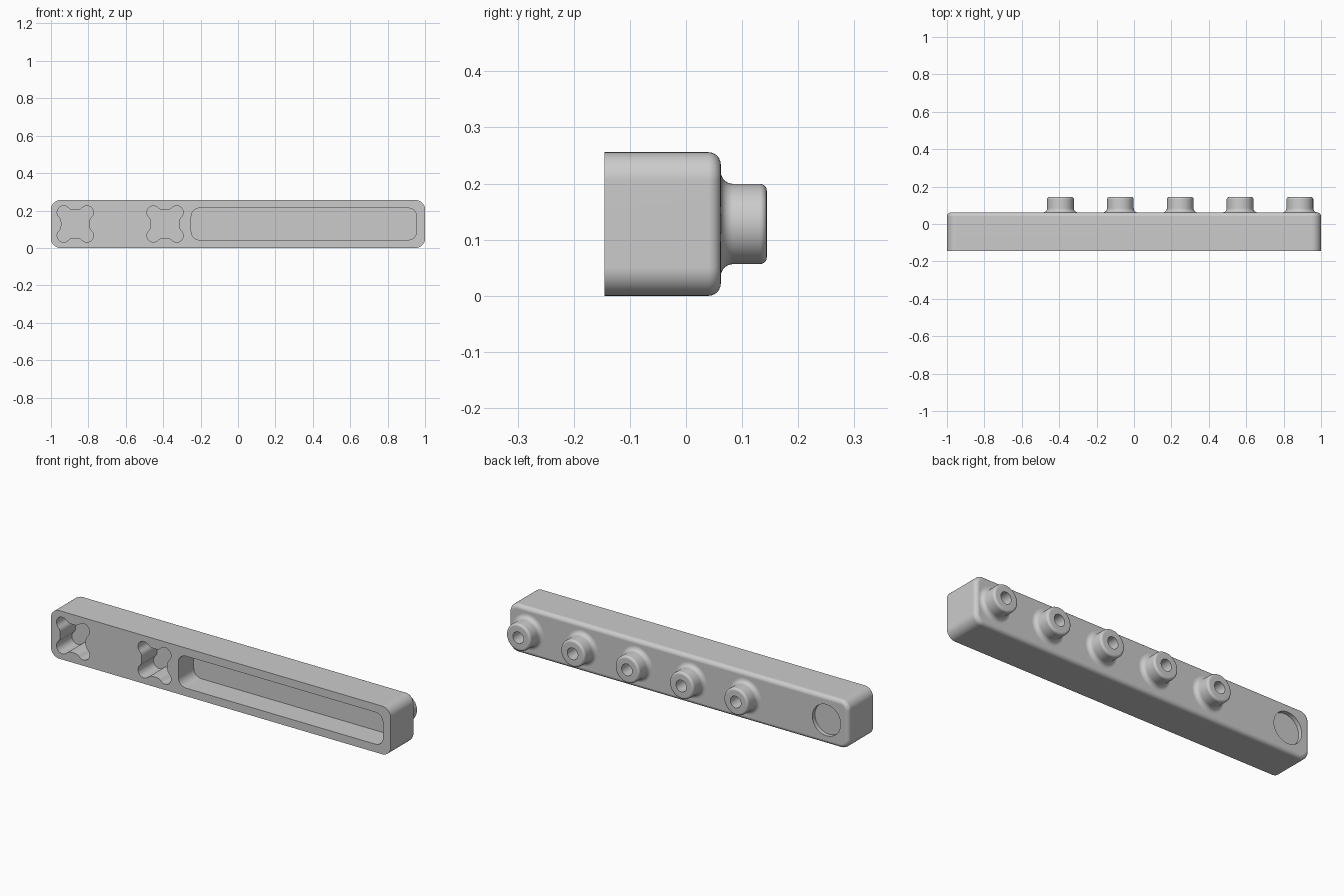
import bpy
import bmesh
from math import sin, cos, pi, radians, sqrt, atan2

if "Cube" in bpy.data.objects:
    bpy.data.objects.remove(bpy.data.objects["Cube"], do_unlink=True)

FRONT, BACK, HEIGHT = -0.145, 0.062, 0.256
MID = HEIGHT / 2

grey = bpy.data.materials.new("light grey")
grey.use_nodes = True
grey.diffuse_color = (0.6, 0.6, 0.6, 1)
grey.node_tree.nodes["Principled BSDF"].inputs["Base Color"].default_value = (0.6, 0.6, 0.6, 1)


def arc(cx, cz, r, a0, a1, n):
    return [(cx + r * cos(a0 + (a1 - a0) * i / n), cz + r * sin(a0 + (a1 - a0) * i / n))
            for i in range(n + 1)]


def circle(x, r, n=48):
    return arc(x, MID, r, 0, 2 * pi, n)[:-1]


def rounded_rect(x0, x1, z0, z1, r):
    corners = [(x1 - r, z1 - r), (x0 + r, z1 - r), (x0 + r, z0 + r), (x1 - r, z0 + r)]
    return [p for k, (cx, cz) in enumerate(corners)
            for p in arc(cx, cz, r, k * pi / 2, (k + 1) * pi / 2, 8)]


def clover(x, half=0.075, c=0.062, r=0.035):
    """Square outline with a round lobe blended into each corner."""
    dx = half + r - c
    h = sqrt(4 * r * r - dx * dx)
    a = atan2(h, dx)
    quarter = arc(half + r, c - h, r, pi, pi - a, 5)
    quarter += arc(c, c, r, -a, pi / 2 + a, 18)[1:]
    quarter += arc(c - h, half + r, r, a - pi / 2, -pi / 2, 5)[1:]
    pts = []
    for k in range(4):
        s, t = round(sin(k * pi / 2)), round(cos(k * pi / 2))
        pts += [(x + u * t - v * s, MID + u * s + v * t) for u, v in quarter]
    return pts


def loft(name, rings):
    """Closed solid through (outline, y) rings along the y axis."""
    bm = bmesh.new()
    loops = [[bm.verts.new((x, y, z)) for x, z in pts] for pts, y in rings]
    for a, b in zip(loops, loops[1:]):
        for i in range(len(a)):
            j = (i + 1) % len(a)
            bm.faces.new((a[i], a[j], b[j], b[i]))
    bm.faces.new(loops[0])
    bm.faces.new(loops[-1])
    bmesh.ops.recalc_face_normals(bm, faces=bm.faces)
    mesh = bpy.data.meshes.new(name)
    bm.to_mesh(mesh)
    bm.free()
    mesh.materials.append(grey)
    ob = bpy.data.objects.new(name, mesh)
    bpy.context.collection.objects.link(ob)
    return ob


def activate(ob):
    bpy.ops.object.select_all(action='DESELECT')
    ob.select_set(True)
    bpy.context.view_layer.objects.active = ob


def cut(ob, cutter):
    cutter.hide_render = True
    mod = ob.modifiers.new("cut", 'BOOLEAN')
    mod.operation, mod.solver, mod.object = 'DIFFERENCE', 'EXACT', cutter
    activate(ob)
    bpy.ops.object.modifier_apply(modifier=mod.name)
    bpy.data.objects.remove(cutter, do_unlink=True)


def finish(ob):
    activate(ob)
    bpy.ops.object.shade_smooth_by_angle(angle=radians(35))
    ob.modifiers.new("even shading", 'WEIGHTED_NORMAL').keep_sharp = True


# Bar with rounded corners and a rounded back rim
def bar_ring(inset):
    return rounded_rect(inset - 1, 1 - inset, inset, HEIGHT - inset, 0.05 - inset)


fillet = 0.022
rings = [(bar_ring(0), FRONT)]
for i in range(7):
    a = i * pi / 12
    rings.append((bar_ring(fillet * (1 - cos(a))), BACK - fillet * (1 - sin(a))))
bar = loft("bar", rings)

# Front pockets, long front slot and shallow round recess in the back
floor = -0.015
for x in (-0.87, -0.39):
    cut(bar, loft("pocket_cutter", [(clover(x), -0.2), (clover(x), floor)]))
slot = rounded_rect(-0.25, 0.955, 0.043, 0.213, 0.045)
cut(bar, loft("slot_cutter", [(slot, -0.2), (slot, floor)]))
disc = circle(-0.87, 0.083)
cut(bar, loft("recess_cutter", [(disc, 0.04), (disc, 0.1)]))
finish(bar)

# Hollow studs with a flared foot and a rounded tip
R, TIP, BORE, ROUND = 0.0715, 0.144, 0.031, 0.012
profile = [(R + fillet, BACK - 0.007)]
profile += [(R + fillet * (1 - cos(a)), BACK + fillet * (1 - sin(a)))
            for a in [(6 - i) * pi / 12 for i in range(7)]]
profile += [(R - ROUND * (1 - cos(a)), TIP - ROUND * (1 - sin(a)))
            for a in [i * pi / 8 for i in range(5)]]
profile += [(BORE, TIP), (BORE, BACK + 0.01)]
for n in range(5):
    x = -0.393 + 0.32 * n
    finish(loft(f"stud_{n + 1}", [(circle(x, r), y) for r, y in profile]))
